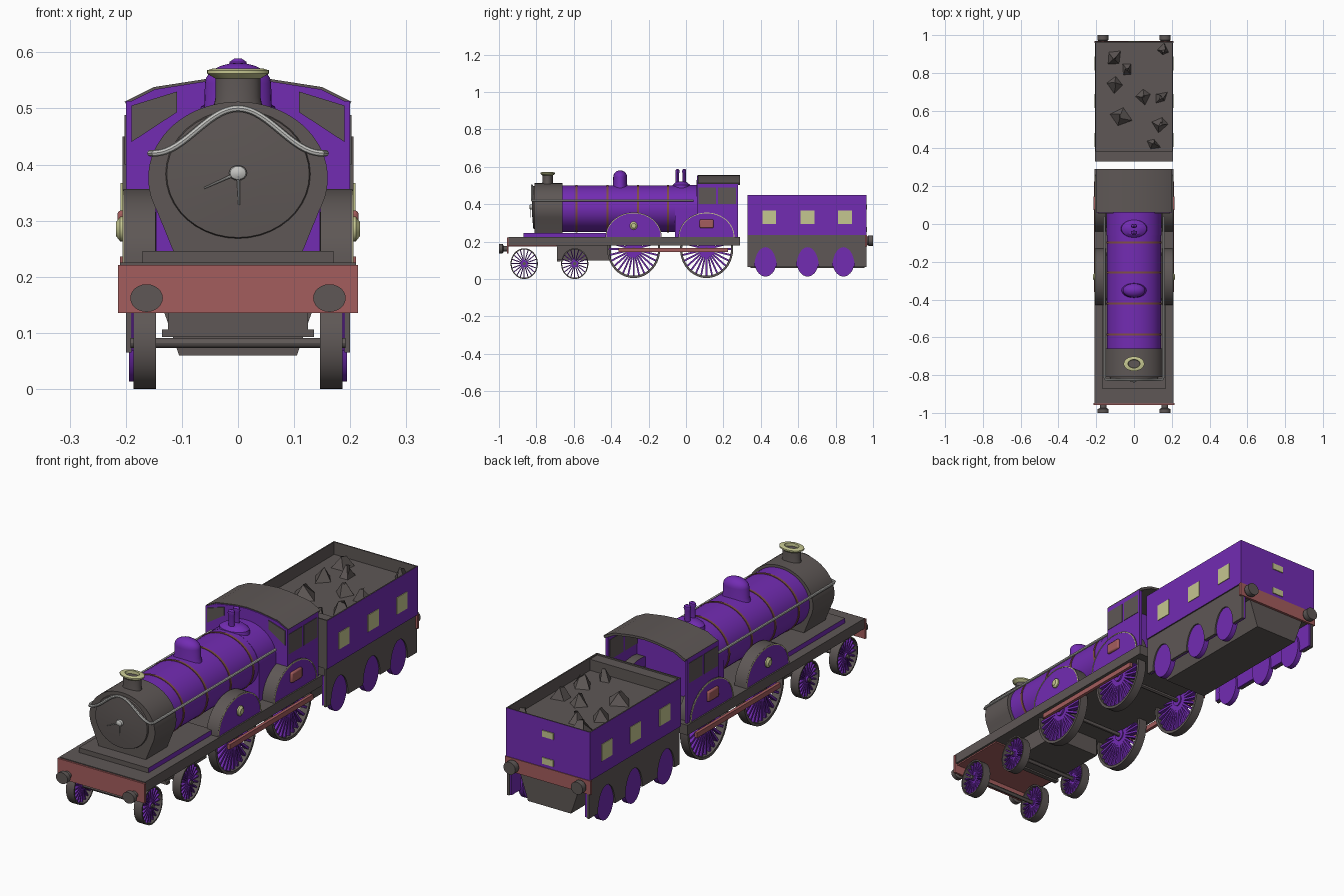
import bpy, bmesh, math, random
from math import sin, cos, pi, radians
from mathutils import Matrix, Vector

if "Cube" in bpy.data.objects:
    bpy.data.objects.remove(bpy.data.objects["Cube"])
random.seed(4)

def mat(name, r, g, b):
    m = bpy.data.materials.new(name)
    m.diffuse_color = (r, g, b, 1)
    m.use_nodes = True
    m.node_tree.nodes["Principled BSDF"].inputs["Base Color"].default_value = m.diffuse_color
    return m
PURPLE = mat("purple_paint", .17, .025, .45)
DARK = mat("dark_grey", .112, .096, .092)
RED = mat("dull_red", .37, .11, .11)
YELLOW = mat("pale_yellow", .56, .57, .28)
RAIL = mat("light_grey", .55, .55, .53)
BAND = mat("band_brown", .22, .08, .06)

def finish(name, bm, *mats):
    bmesh.ops.recalc_face_normals(bm, faces=bm.faces)
    me = bpy.data.meshes.new(name)
    bm.to_mesh(me)
    bm.free()
    for m in mats:
        me.materials.append(m)
    ob = bpy.data.objects.new(name, me)
    bpy.context.collection.objects.link(ob)
    return ob

def prism(name, pts, axis, a, b, side, cap=None):
    """Extrude an outline: axis 'y' takes (x, z) points, axis 'x' takes (y, z)."""
    bm = bmesh.new()
    place = (lambda p, h: (h, p[0], p[1])) if axis == 'x' else (lambda p, h: (p[0], h, p[1]))
    A = [bm.verts.new(place(p, a)) for p in pts]
    B = [bm.verts.new(place(p, b)) for p in pts]
    n = len(pts)
    for i in range(n):
        j = (i + 1) % n
        bm.faces.new((A[i], A[j], B[j], B[i]))
    for cap_verts in (A, B):
        bm.faces.new(cap_verts).material_index = 1
    return finish(name, bm, side, cap or side)

def box(name, x0, x1, y0, y1, z0, z1, m, cap=None):
    return prism(name, [(y0, z0), (y1, z0), (y1, z1), (y0, z1)], 'x', x0, x1, m, cap)

def lathe(name, prof, axis, c, m, su=1, sv=1, n=36, closed=False):
    """Turn (radius, height) points round an axis, with elliptical scaling."""
    bm = bmesh.new()
    def place(r, h, t):
        u, v = r * su * cos(t), r * sv * sin(t)
        return Vector(c) + Vector({'x': (h, u, v), 'y': (u, h, v), 'z': (u, v, h)}[axis])
    rings = [[bm.verts.new(place(r, h, 2 * pi * i / n)) for i in range(n)] for r, h in prof]
    for k in range(len(rings) if closed else len(rings) - 1):
        P, Q = rings[k], rings[(k + 1) % len(rings)]
        for i in range(n):
            j = (i + 1) % n
            bm.faces.new((P[i], P[j], Q[j], Q[i]))
    if not closed:
        bm.faces.new(rings[0])
        bm.faces.new(rings[-1])
    return finish(name, bm, m)

def arc(cy, cz, ry, rz, a0, a1, n):
    return [(cy + ry * cos(radians(a0 + (a1 - a0) * i / n)),
             cz + rz * sin(radians(a0 + (a1 - a0) * i / n))) for i in range(n + 1)]

def spoked_wheel(name, s, y, z, r, rz, spokes, w):
    k = rz / r
    lathe(name + "_tyre", [(r, s * .146), (r, s * .186), (r * .92, s * .186), (r * .92, s * .146)],
          'x', (0, y, z), DARK, 1, k, 40, True)
    lathe(name + "_hub", [(r * .17, s * .15), (r * .17, s * .185)], 'x', (0, y, z), PURPLE, 1, k, 16)
    bm = bmesh.new()
    for i in range(spokes):
        M = (Matrix.Translation((s * .166, y, z)) @ Matrix.Diagonal((1, 1, k, 1))
             @ Matrix.Rotation(2 * pi * i / spokes, 4, 'X')
             @ Matrix.Translation((0, 0, r * .52)) @ Matrix.Diagonal((.022, w, r * .84, 1)))
        bmesh.ops.create_cube(bm, size=1, matrix=M)
    finish(name + "_spokes", bm, PURPLE)

# Locomotive frame and footplate
box("footplate", -.21, .21, -.95, .29, .18, .225, DARK)
box("front_beam", -.214, .214, -.958, -.948, .135, .221, RED)
box("front_underside", -.2, .2, -.948, -.69, .174, .18, RED)
box("bogie_frame", -.125, .125, -.69, -.4, .1, .18, DARK)
box("bogie_cross_bar", -.135, .135, -.69, -.67, .093, .106, DARK)
box("raised_plate", -.17, .17, -.87, -.42, .225, .246, DARK, PURPLE)

# Boiler, firebox and smokebox
CZ = .376
lathe("boiler", [(.143, -.67), (.143, .07)], 'y', (0, 0, CZ), PURPLE, 1, .875, 48)
prism("firebox", [(.145, .225)] + arc(0, CZ, .145, .126, 0, 180, 24) + [(-.145, .225)],
      'y', -.06, .07, PURPLE)
prism("smokebox", [(.115, .245)] + arc(0, CZ, .16, .136, -25, 205, 40) + [(-.115, .245)],
      'y', -.81, -.66, DARK)
lathe("smokebox_door", [(.129, -.81), (.127, -.817), (.06, -.822), (.01, -.823)],
      'y', (0, 0, .383), DARK, 1, .89, 40)
for i, y in enumerate((-.585, -.42, -.256, -.097)):
    lathe(f"boiler_band_{i}", [(.146, y - .005), (.146, y + .005)], 'y', (0, 0, CZ), BAND, 1, .875, 48)
lathe("door_knob", [(.006, -.838), (.014, -.834), (.016, -.828), (.014, -.82)], 'y', (0, 0, .385), RAIL, 1, .85, 16)
for i, (x, z) in enumerate(((-.06, .358), (.002, .328))):
    d = Vector((x, 0, z - .385))
    bm = bmesh.new()
    bmesh.ops.create_cone(bm, cap_ends=True, segments=8, radius1=.003, radius2=.0015, depth=d.length,
                          matrix=Matrix.Translation((x / 2, -.83, .385 + d.z / 2)) @ d.to_track_quat('Z', 'Y').to_matrix().to_4x4())
    finish(f"door_handle_{i}", bm, RAIL)

# Chimney, dome and safety valves
lathe("chimney", [(.046, .49), (.04, .52), (.04, .558)], 'z', (0, -.74, 0), DARK, 1, .7, 32)
lathe("chimney_lip", [(.04, .553), (.055, .562), (.055, .568), (.045, .571), (.032, .571), (.03, .556)],
      'z', (0, -.74, 0), YELLOW, 1, .7, 32, True)
lathe("steam_dome", [(.068, .48), (.06, .505), (.059, .545)]
      + [(.059 * cos(t * pi / 12), .545 + .036 * sin(t * pi / 12)) for t in range(1, 6)] + [(.004, .581)],
      'z', (0, -.352, 0), PURPLE, 1, .63, 32)
lathe("valve_base", [(.07, .485), (.066, .503), (.045, .517), (.015, .521)], 'z', (0, -.025, 0), PURPLE, 1, .7, 32)
for i, y in enumerate((-.046, -.01)):
    lathe(f"safety_valve_{i}", [(.014, .5), (.014, .565), (.017, .572), (.015, .583), (.006, .589)],
          'z', (0, y, 0), PURPLE, 1, .65, 16)

# Handrail running along both sides and over the smokebox front
path = [(-.156, .04, .42), (-.156, -.81, .42)]
path += [(x, -.824, .42 + .04 * (1 + cos(pi * x / .15))) for x in [-.15 + .3 * i / 30 for i in range(31)]]
path += [(.156, -.81, .42), (.156, .04, .42)]
cu = bpy.data.curves.new("handrail", 'CURVE')
cu.dimensions, cu.bevel_depth, cu.bevel_resolution, cu.use_fill_caps = '3D', .006, 2, True
sp = cu.splines.new('POLY')
sp.points.add(len(path) - 1)
for p, q in zip(sp.points, path):
    p.co = (*q, 1)
cu.materials.append(RAIL)
rail = bpy.data.objects.new("handrail", cu)
bpy.context.collection.objects.link(rail)

# Cab: front wall, roof shell, front windows
roof = [(-.202, .512), (-.15, .538), (-.06, .552), (0, .556), (.06, .552), (.15, .538), (.202, .512)]
prism("cab_front", [(.2, .22), (-.2, .22)] + [(x * .99, z - .004) for x, z in roof], 'y', .06, .075, PURPLE)
prism("cab_roof", roof + [(x * .97, z - .01) for x, z in reversed(roof)], 'y', .064, .29, DARK)
for s, side in ((-1, "left"), (1, "right")):
    prism(f"{side}_front_window", [(s * x, z) for x, z in ((.19, .44), (.109, .493), (.109, .53), (.19, .505))],
          'y', .056, .061, DARK)
    box(f"{side}_cab_side", s * .188, s * .2, .06, .277, .22, .513, PURPLE)
    for i, y in enumerate((.066, .172)):
        box(f"{side}_cab_window_{i}", s * .186, s * .202, y, y + .094, .4, .488, DARK)

    # Splashers, rods and wheels of the engine
    for i, y in enumerate((-.28, .11)):
        prism(f"{side}_splasher_{i}", arc(y, .225, .15, .131, 0, 180, 24), 'x', s * .147, s * .204, DARK, PURPLE)
        prism(f"{side}_splasher_trim_{i}", arc(y, .225, .149, .13, 0, 180, 24) + arc(y, .225, .145, .126, 180, 0, 24),
              'x', s * .2, s * .206, YELLOW)
        spoked_wheel(f"{side}_driving_wheel_{i}", s, y, .16, .142, .155, 28, .009)
    lathe(f"{side}_splasher_boss", [(.02, s * .2), (.02, s * .21), (.012, s * .217)], 'x', (0, -.28, .285), YELLOW, 1, 1.1, 20)
    plate = box(f"{side}_red_box", s * .2, s * .215, .073, .147, .272, .318, RED)
    bev = plate.modifiers.new("bevel", 'BEVEL')
    bev.width, bev.segments = .006, 2
    box(f"{side}_side_rod", s * .198, s * .212, -.36, .225, .144, .166, RED)
    for i, y in enumerate((-.865, -.595)):
        spoked_wheel(f"{side}_bogie_wheel_{i}", s, y, .082, .073, .082, 20, .005)

    # Buffers at both ends
    lathe(f"{side}_front_buffer", [(.018, -.95), (.018, -.975), (.029, -.98), (.029, -1)], 'y', (s * .163, 0, .162), DARK, 1, .85, 24)
    lathe(f"{side}_rear_buffer", [(.018, .96), (.029, .975), (.029, 1)], 'y', (s * .165, 0, .205), DARK, 1, .95, 24)

    # Tender side frames with wheel arches, wheels and side plates
    outline = [(.33, .235), (.33, .065)]
    for y in (.425, .65, .842):
        outline += arc(y, .065, .06, .105, 180, 0, 14)
    outline += [(.965, .065), (.965, .235)]
    prism(f"{side}_tender_frame", outline, 'x', s * .19, s * .2, DARK)
    box(f"{side}_tender_inner_frame", s * .18, s * .189, .332, .963, .068, .2, PURPLE)
    for i, y in enumerate((.425, .65, .842)):
        lathe(f"{side}_tender_wheel_{i}", [(.058, s * .17), (.058, s * .194)], 'x', (0, y, .092), PURPLE, 1, 1.36, 28)
    for i, y in enumerate((.445, .65, .85)):
        box(f"{side}_tender_panel_{i}", s * .2, s * .209, y - .037, y + .037, .293, .367, YELLOW)

for i, (y, z) in enumerate(((-.865, .082), (-.595, .082), (-.28, .16), (.11, .16))):
    lathe(f"axle_{i}", [(.009, -.192), (.009, .192)], 'x', (0, y, z), DARK, 1, 1, 12)

# Tender body: box with a sunken coal bunker, painted on its outer sides and back
bm = bmesh.new()
bmesh.ops.create_cube(bm, size=1, matrix=Matrix.Translation((0, .6475, .3425)) @ Matrix.Diagonal((.412, .635, .215, 1)))
top = max(bm.faces, key=lambda f: f.calc_center_median().z)
bmesh.ops.inset_region(bm, faces=[top], thickness=.008)
pit = bmesh.ops.extrude_face_region(bm, geom=[top])
bmesh.ops.translate(bm, vec=(0, 0, -.055), verts=[g for g in pit['geom'] if isinstance(g, bmesh.types.BMVert)])
bmesh.ops.delete(bm, geom=[top], context='FACES_ONLY')
for f in bm.faces:
    c = f.calc_center_median()
    f.material_index = 0 if abs(c.x) > .205 or c.y > .964 else 1
finish("tender_body", bm, PURPLE, DARK)
box("tender_front_ledge", -.2, .2, .334, .385, .39, .444, DARK)
box("tender_floor", -.19, .19, .335, .96, .18, .236, DARK)
prism("tender_tank", [(-.15, .19), (.15, .19), (.105, .06), (-.105, .06)], 'y', .345, .955, DARK)
box("rear_beam", -.21, .21, .957, .968, .175, .236, RED)
for i, z in enumerate((.265, .385)):
    box(f"rear_panel_{i}", -.028, .028, .96, .969, z - .014, z + .014, YELLOW)

# Coal lumps
bm = bmesh.new()
for x, y, r in ((-.1, .88, .045), (-.04, .82, .035), (-.1, .74, .045), (.05, .68, .045), (.14, .67, .04),
                (-.07, .57, .065), (.14, .53, .045), (.16, .92, .035), (.1, .42, .04)):
    M = Matrix.Translation((x, y, .417)) @ Matrix.Rotation(random.uniform(0, 3), 4, 'Z')
    lump = bmesh.ops.create_cone(bm, cap_ends=True, segments=4, radius1=r, radius2=.004, depth=.056, matrix=M)
    for v in lump['verts']:
        v.co.x += random.uniform(-.01, .01)
        v.co.y += random.uniform(-.012, .012)
finish("coal", bm, DARK)

# Turn the rail into a mesh and smooth the rounded parts
bpy.context.view_layer.objects.active = rail
rail.select_set(True)
bpy.ops.object.convert(target='MESH')
bpy.ops.object.select_all(action='SELECT')
bpy.ops.object.shade_smooth_by_angle(angle=radians(30))
